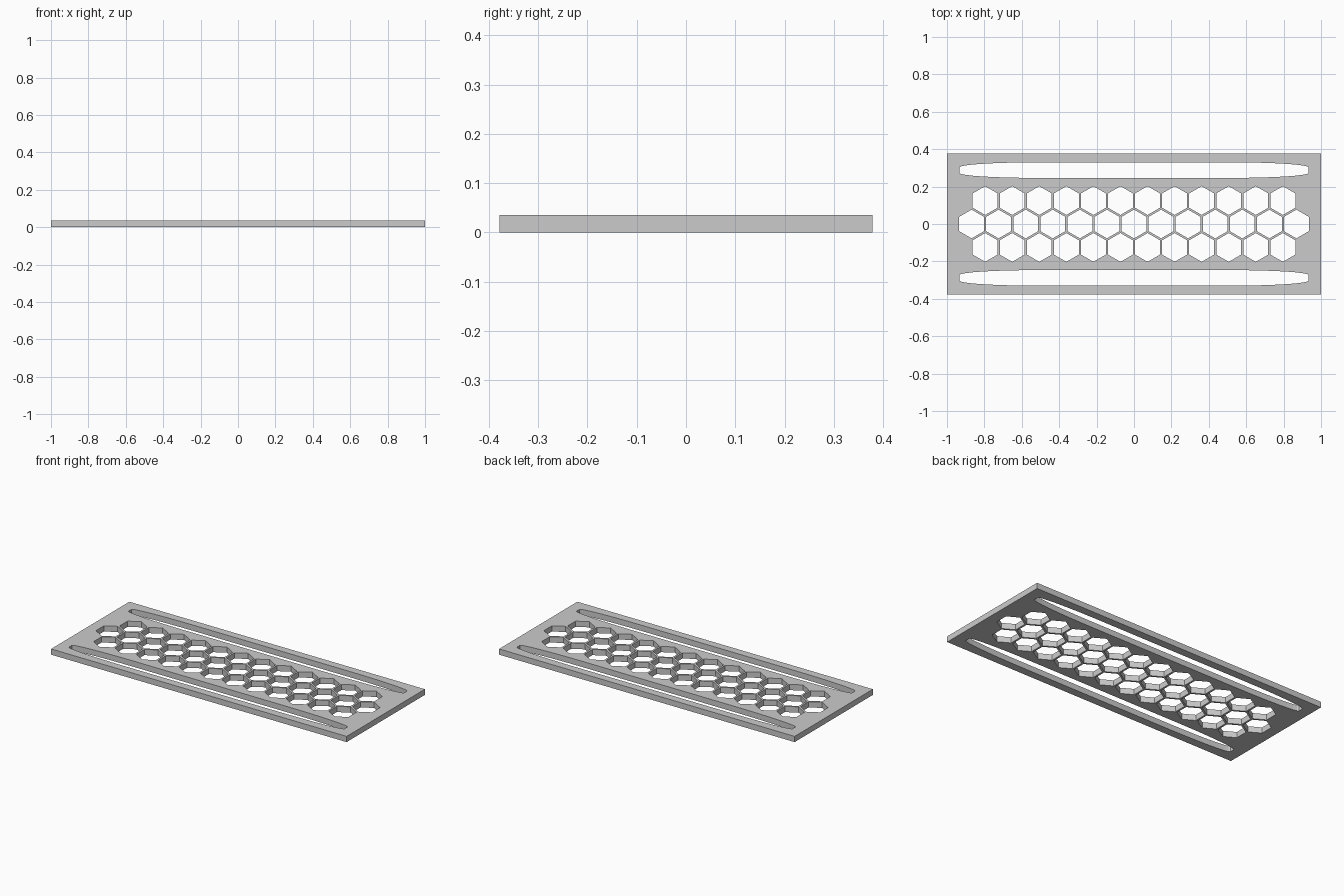
import bpy, bmesh
from math import sin, cos, pi, radians, sqrt

cube = bpy.data.objects.get("Cube")
if cube:
    bpy.data.objects.remove(cube, do_unlink=True)

HALF_X, HALF_Y, THICK = 1.0, 0.378, 0.035
PITCH, HEX_R = 0.1447, 0.0768


def hexagon(cx, cy):
    return [(cx + HEX_R * cos(radians(30 + 60 * i)),
             cy + HEX_R * sin(radians(30 + 60 * i))) for i in range(6)]


def long_slot(cy, flat=0.52, reach=0.413, end=0.015, rise=0.0265, steps=8):
    # Long slot with stretched elliptical corners
    corner = [(flat + reach * cos(pi / 2 * i / steps),
               end + rise * sin(pi / 2 * i / steps)) for i in range(steps + 1)]
    half = corner + [(-x, y) for x, y in reversed(corner)]
    return [(x, cy + y) for x, y in half] + [(-x, cy - y) for x, y in half]


# Outer border and the openings
loops = [[(-HALF_X, -HALF_Y), (HALF_X, -HALF_Y), (HALF_X, HALF_Y), (-HALF_X, HALF_Y)]]
loops += [long_slot(0.288), long_slot(-0.288)]
for row, count in ((-1, 12), (0, 13), (1, 12)):
    for k in range(count):
        loops.append(hexagon((k - (count - 1) / 2) * PITCH, row * PITCH * sqrt(3) / 2))

# Fill the perforated sheet and give it thickness
bm = bmesh.new()
for loop in loops:
    verts = [bm.verts.new((x, y, 0)) for x, y in loop]
    for i, v in enumerate(verts):
        bm.edges.new((v, verts[i - 1]))
bmesh.ops.triangle_fill(bm, edges=bm.edges[:], use_beauty=True, normal=(0, 0, 1))
result = bmesh.ops.extrude_face_region(bm, geom=bm.faces[:], use_keep_orig=True)
top = [g for g in result["geom"] if isinstance(g, bmesh.types.BMVert)]
bmesh.ops.translate(bm, vec=(0, 0, THICK), verts=top)
bmesh.ops.recalc_face_normals(bm, faces=bm.faces[:])

mesh = bpy.data.meshes.new("perforated_plate")
bm.to_mesh(mesh)
bm.free()
plate = bpy.data.objects.new("perforated_plate", mesh)
bpy.context.collection.objects.link(plate)

# Plain grey finish
grey = bpy.data.materials.new("light_grey")
grey.use_nodes = True
colour = (0.6, 0.6, 0.6, 1)
grey.diffuse_color = colour
grey.node_tree.nodes["Principled BSDF"].inputs["Base Color"].default_value = colour
mesh.materials.append(grey)
